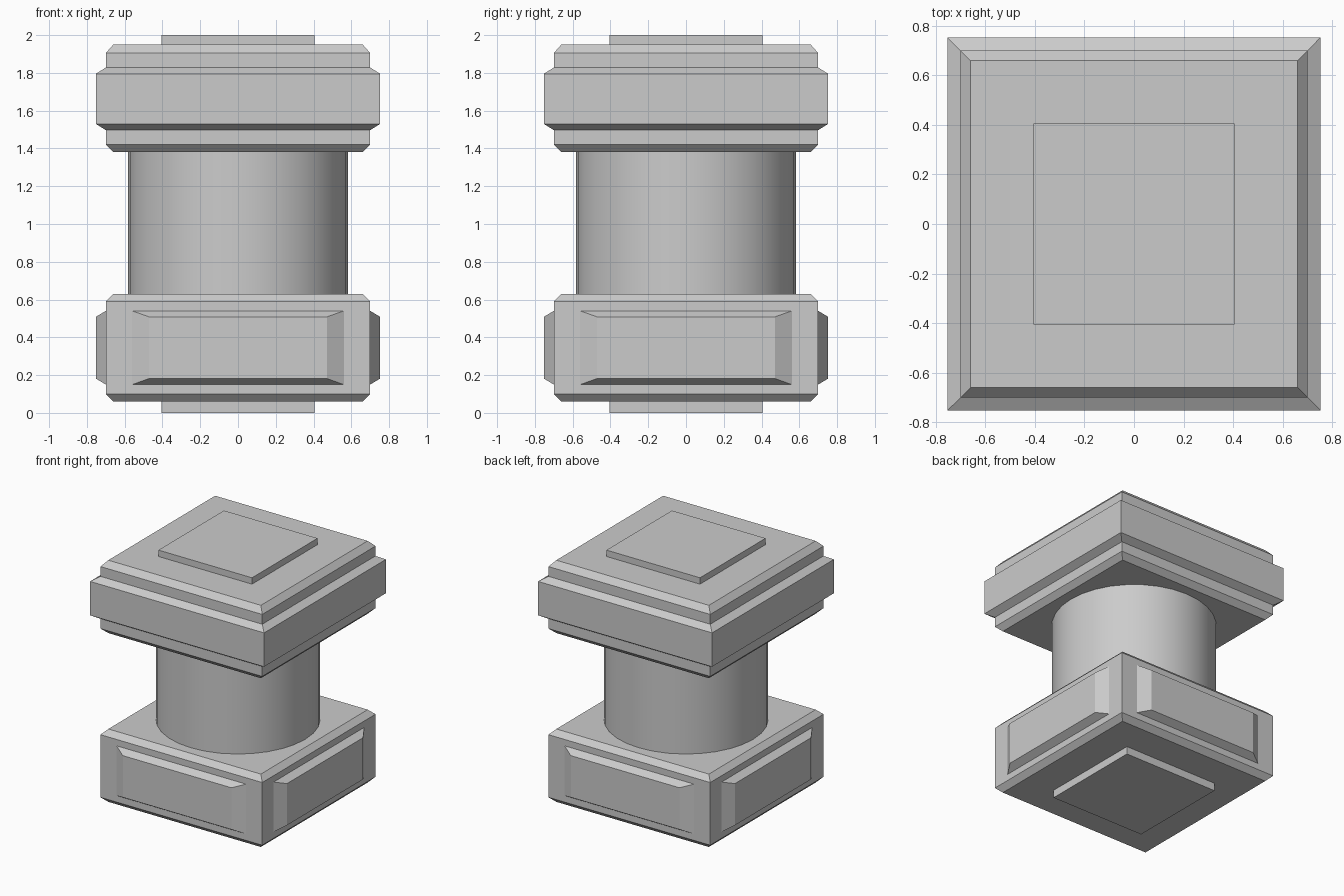
import bpy
import bmesh
from math import pi
from mathutils import Matrix

if "Cube" in bpy.data.objects:
    bpy.data.objects.remove(bpy.data.objects["Cube"])


def loft(name, sections, matrix=Matrix.Identity(4)):
    """Stack rectangular sections (half_x, half_y, z) into a closed solid."""
    bm = bmesh.new()
    rings = []
    for hx, hy, z in sections:
        corners = ((-hx, -hy), (hx, -hy), (hx, hy), (-hx, hy))
        rings.append([bm.verts.new((x, y, z)) for x, y in corners])
    for low, high in zip(rings, rings[1:]):
        for i in range(4):
            j = (i + 1) % 4
            bm.faces.new((low[i], low[j], high[j], high[i]))
    bm.faces.new(rings[0][::-1])
    bm.faces.new(rings[-1])
    bm.transform(matrix)
    bmesh.ops.recalc_face_normals(bm, faces=bm.faces)
    mesh = bpy.data.meshes.new(name)
    bm.to_mesh(mesh)
    bm.free()
    obj = bpy.data.objects.new(name, mesh)
    bpy.context.collection.objects.link(obj)
    return obj


def square_stack(name, profile):
    return loft(name, [(h, h, z) for h, z in profile])


# Square plates at the very bottom and top
square_stack("bottom_plate", [(0.405, 0.0), (0.405, 0.06)])
square_stack("top_plate", [(0.405, 1.95), (0.405, 2.0)])

# Chamfered base block
square_stack("base_block", [(0.66, 0.06), (0.70, 0.10), (0.70, 0.59), (0.66, 0.63)])

# Raised bevelled panel on each side of the base
for i, side in enumerate(("front", "right", "back", "left")):
    outward = (Matrix.Rotation(i * pi / 2, 4, 'Z')
               @ Matrix.Translation((0, -0.70, 0.345))
               @ Matrix.Rotation(pi / 2, 4, 'X'))
    loft(f"{side}_base_panel", [(0.56, 0.195, 0.0), (0.47, 0.163, 0.053)], outward)

# Round column
bpy.ops.mesh.primitive_cylinder_add(vertices=32, radius=0.583, depth=0.75,
                                    end_fill_type='NOTHING', location=(0, 0, 1.005))
column = bpy.context.object
column.name = "column"
bpy.ops.object.shade_smooth_by_angle()

# Stepped capital with a wide middle band
square_stack("capital", [(0.66, 1.38), (0.70, 1.42), (0.70, 1.497), (0.753, 1.53),
                         (0.753, 1.795), (0.70, 1.828), (0.70, 1.905), (0.66, 1.95)])
